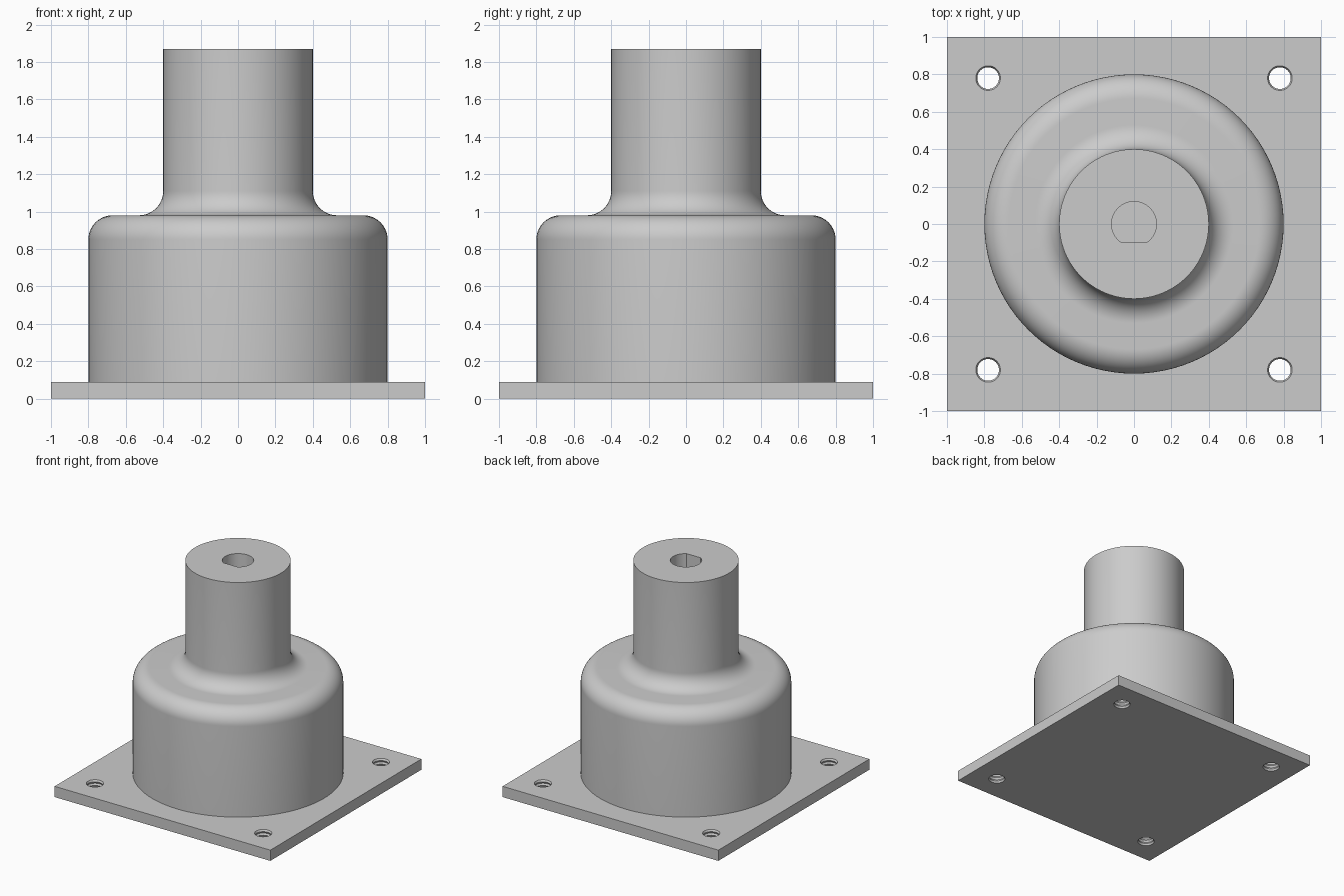
import bpy, bmesh, math

cube = bpy.data.objects.get("Cube")
if cube:
    bpy.data.objects.remove(cube, do_unlink=True)

SEGMENTS = 96
PLATE_TOP, SHOULDER, TOP = 0.09, 0.98, 1.87
BODY_R, NECK_R, FILLET = 0.80, 0.40, 0.13

grey = bpy.data.materials.new("plain grey")
grey.use_nodes = True
colour = (0.6, 0.6, 0.6, 1)
grey.diffuse_color = colour
grey.node_tree.nodes["Principled BSDF"].inputs["Base Color"].default_value = colour


def make_object(name, bm, location=(0, 0, 0)):
    bmesh.ops.recalc_face_normals(bm, faces=bm.faces)
    mesh = bpy.data.meshes.new(name)
    bm.to_mesh(mesh)
    bm.free()
    mesh.materials.append(grey)
    obj = bpy.data.objects.new(name, mesh)
    obj.location = location
    bpy.context.collection.objects.link(obj)
    return obj


def lathe(profile, steps):
    """Closed solid of revolution from (radius, height) points."""
    bm = bmesh.new()
    rings = []
    for r, z in profile:
        angles = [math.tau * i / steps for i in range(steps)]
        rings.append([bm.verts.new((r * math.cos(a), r * math.sin(a), z)) for a in angles])
    for low, high in zip(rings, rings[1:]):
        for i in range(steps):
            j = (i + 1) % steps
            bm.faces.new((low[i], low[j], high[j], high[i]))
    bm.faces.new(rings[0])
    bm.faces.new(rings[-1])
    return bm


def arc(cx, cz, start, end, steps=16):
    angles = [math.radians(start + (end - start) * i / steps) for i in range(steps + 1)]
    return [(cx + FILLET * math.cos(a), cz + FILLET * math.sin(a)) for a in angles]


def activate(obj):
    bpy.ops.object.select_all(action="DESELECT")
    obj.select_set(True)
    bpy.context.view_layer.objects.active = obj


def cut(obj, cutters):
    activate(obj)
    for cutter in cutters:
        cutter.hide_render = True
        mod = obj.modifiers.new("hole", "BOOLEAN")
        mod.operation = "DIFFERENCE"
        mod.solver = "EXACT"
        mod.object = cutter
        bpy.ops.object.modifier_apply(modifier=mod.name)
        bpy.data.objects.remove(cutter, do_unlink=True)
    bpy.ops.object.shade_smooth_by_angle(angle=math.radians(30))


# Square base plate
bm = bmesh.new()
bmesh.ops.create_cube(bm, size=1)
bmesh.ops.scale(bm, vec=(2, 2, PLATE_TOP), verts=bm.verts)
plate = make_object("base_plate", bm, (0, 0, PLATE_TOP / 2))

# Threaded screw holes in the corners
pitch = 0.03
thread = [(0.058 if i % 2 else 0.066, pitch / 2 * i) for i in range(-3, 10)]
screws = [make_object("screw_hole_cutter", lathe(thread, 32), (x, y, 0))
          for x in (-0.78, 0.78) for y in (-0.78, 0.78)]
cut(plate, screws)

# Round housing with rounded shoulder and filleted neck
profile = [(BODY_R, PLATE_TOP)]
profile += arc(BODY_R - FILLET, SHOULDER - FILLET, 0, 90)
profile += arc(NECK_R + FILLET, SHOULDER + FILLET, 270, 180)
profile += [(NECK_R, TOP)]
housing = make_object("housing", lathe(profile, SEGMENTS))

# D-shaped shaft socket in the top of the neck
socket_r, flat_y, depth = 0.12, -0.10, 0.6
start = math.asin(flat_y / socket_r)
sweep = math.pi - 2 * start
bm = bmesh.new()
outline = []
for i in range(49):
    a = start + sweep * i / 48
    outline.append(bm.verts.new((socket_r * math.cos(a), socket_r * math.sin(a), TOP - depth)))
face = bm.faces.new(outline)
extruded = bmesh.ops.extrude_face_region(bm, geom=[face])["geom"]
bmesh.ops.translate(bm, vec=(0, 0, depth + 0.1),
                    verts=[v for v in extruded if isinstance(v, bmesh.types.BMVert)])
if not face.is_valid or len(bm.faces) < 51:
    bm.faces.new(outline)
cut(housing, [make_object("socket_cutter", bm)])
